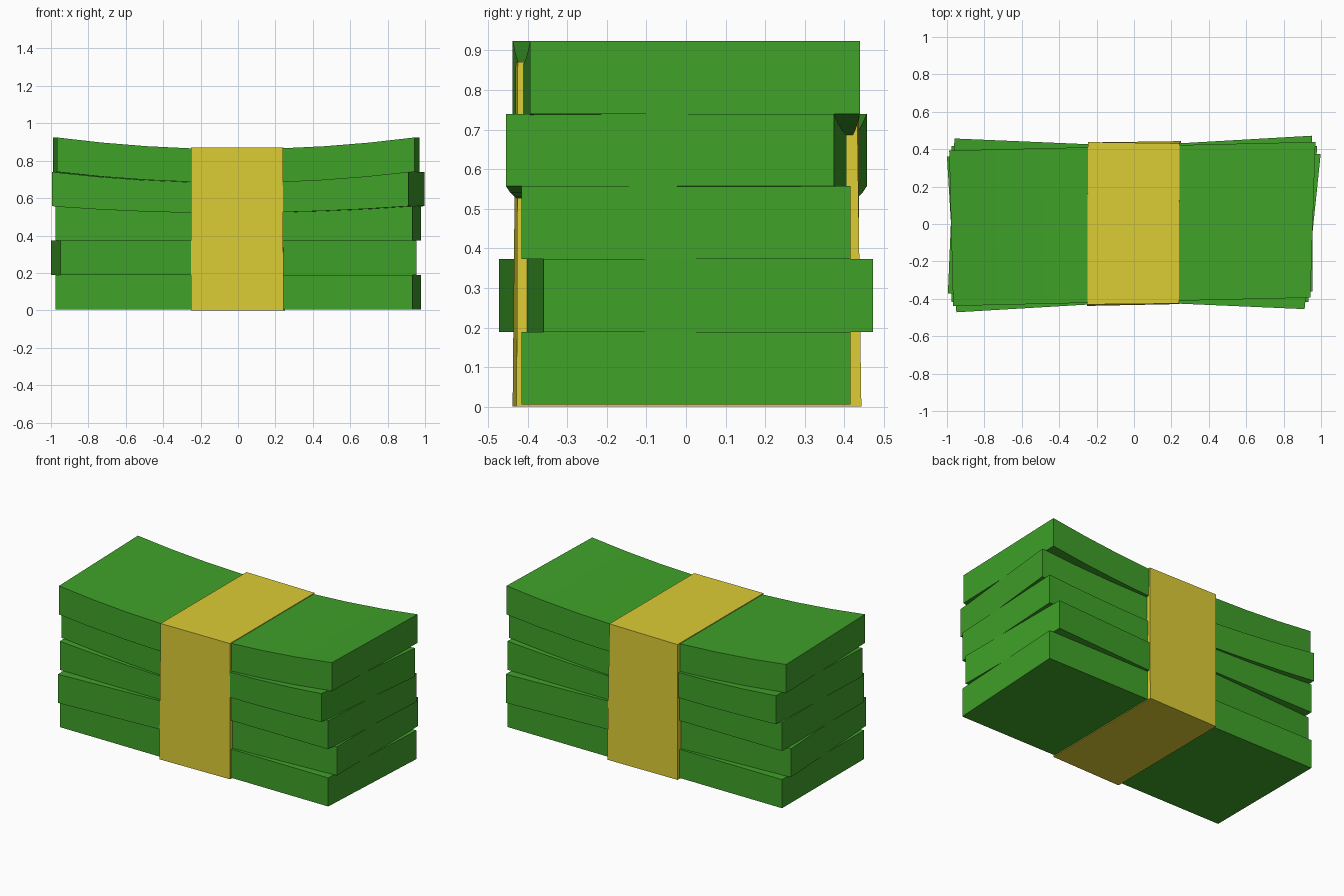
import bpy, bmesh

if "Cube" in bpy.data.objects:
    bpy.data.objects.remove(bpy.data.objects["Cube"])


def material(name, color):
    m = bpy.data.materials.new(name)
    m.diffuse_color = color
    m.use_nodes = True
    m.node_tree.nodes["Principled BSDF"].inputs["Base Color"].default_value = m.diffuse_color
    return m


green = material("note_green", (0.05, 0.36, 0.022, 1))
yellow = material("band_yellow", (0.72, 0.61, 0.035, 1))


def slab(name, low, high, z0, z1, sag0, sag1, segs, mat):
    """Sagging slab; low/high list corners as front-left, front-right, back-right, back-left."""
    bm = bmesh.new()
    rings = []
    for i in range(segs + 1):
        t = i / segs
        dip = 1 - (2 * t - 1) ** 2

        def point(a, b, z):
            return bm.verts.new((a[0] + (b[0] - a[0]) * t, a[1] + (b[1] - a[1]) * t, z))
        rings.append([point(low[0], low[1], z0 - sag0 * dip),
                      point(low[3], low[2], z0 - sag0 * dip),
                      point(high[3], high[2], z1 - sag1 * dip),
                      point(high[0], high[1], z1 - sag1 * dip)])
    for a, b in zip(rings, rings[1:]):
        for k in range(4):
            n = (k + 1) % 4
            bm.faces.new((a[k], a[n], b[n], b[k]))
    bm.faces.new(rings[0])
    bm.faces.new(rings[-1])
    bmesh.ops.recalc_face_normals(bm, faces=bm.faces[:])
    mesh = bpy.data.meshes.new(name)
    bm.to_mesh(mesh)
    bm.free()
    mesh.materials.append(mat)
    obj = bpy.data.objects.new(name, mesh)
    bpy.context.collection.objects.link(obj)
    return obj


# Five note bundles, each slightly turned; the upper ones sag under the band
straight = [(-0.977, -0.416), (0.933, -0.416), (0.979, 0.416), (-0.975, 0.416)]
turned_left = [(-0.95, -0.472), (0.955, -0.36), (0.952, 0.472), (-1.0, 0.36)]
turned_right = [(-0.995, -0.372), (0.912, -0.455), (0.998, 0.374), (-0.96, 0.457)]
top_outline = [(-0.967, -0.438), (0.943, -0.394), (0.97, 0.439), (-0.988, 0.393)]
outlines = [straight, turned_left, straight, turned_right, top_outline]
levels = [0.005, 0.189, 0.373, 0.557, 0.74, 0.924]
sags = [0, 0, 0, 0.035, 0.057, 0.062]
for i, outline in enumerate(outlines):
    bent = sags[i + 1] > 0
    slab(f"note_bundle_{i + 1}", outline, outline, levels[i], levels[i + 1],
         sags[i], sags[i + 1], 8 if bent else 1, green)

# Paper band wrapped round the middle
slab("paper_band",
     [(-0.252, -0.438), (0.243, -0.428), (0.25, 0.443), (-0.246, 0.436)],
     [(-0.25, -0.43), (0.24, -0.425), (0.243, 0.431), (-0.246, 0.438)],
     0.0, 0.871, 0, 0, 1, yellow)
